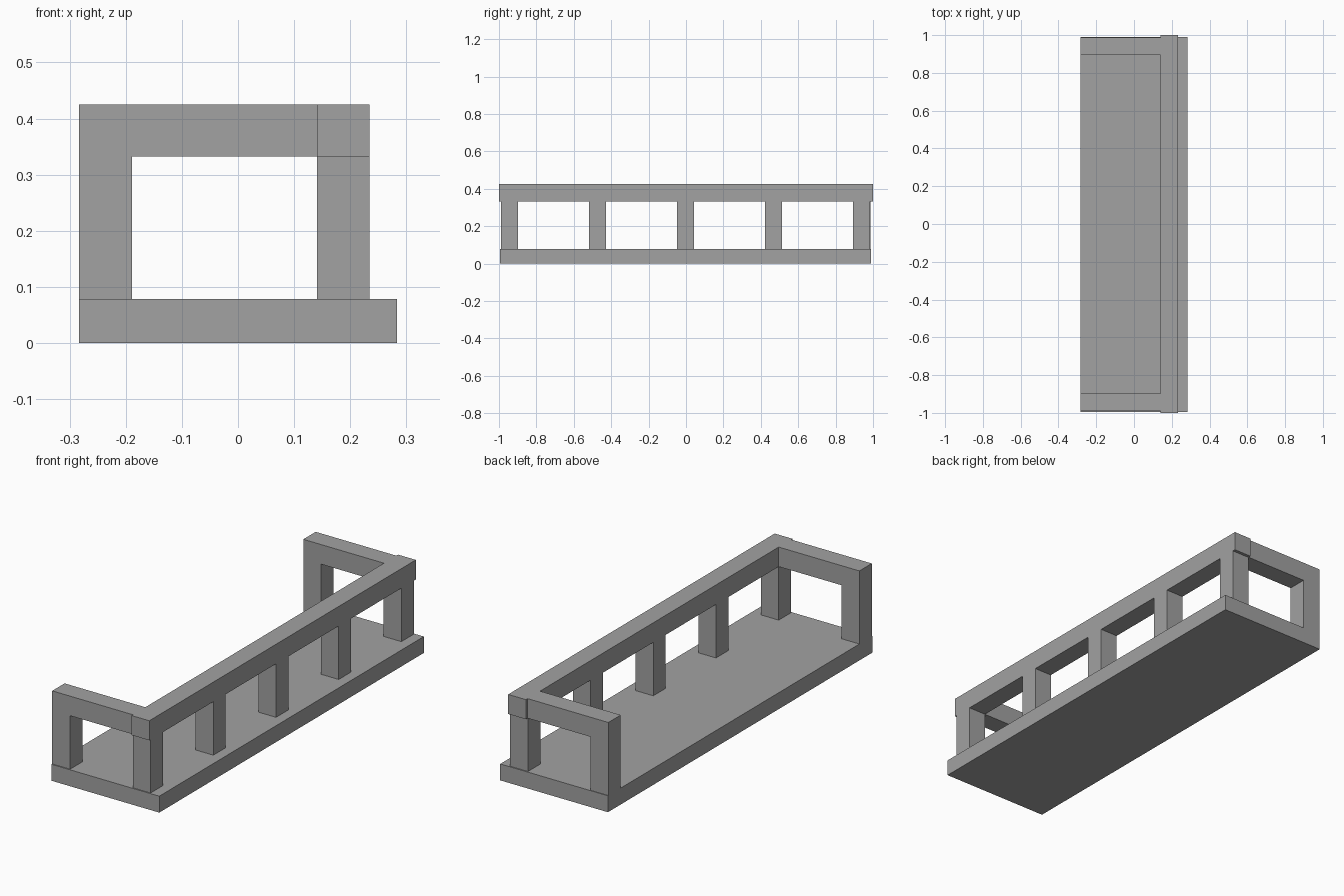
import bpy
import bmesh

cube = bpy.data.objects.get("Cube")
if cube:
    bpy.data.objects.remove(cube)

grey = bpy.data.materials.new("plain_grey")
grey.use_nodes = True
colour = (0.36, 0.36, 0.36, 1)
grey.diffuse_color = colour
grey.node_tree.nodes["Principled BSDF"].inputs["Base Color"].default_value = colour


def prism(name, profile, y0, y1):
    """Extrude an x-z outline along y from y0 to y1."""
    bm = bmesh.new()
    face = bm.faces.new([bm.verts.new((x, y0, z)) for x, z in profile])
    new = bmesh.ops.extrude_face_region(bm, geom=[face])["geom"]
    verts = [v for v in new if isinstance(v, bmesh.types.BMVert)]
    bmesh.ops.translate(bm, verts=verts, vec=(0, y1 - y0, 0))
    bmesh.ops.recalc_face_normals(bm, faces=bm.faces)
    mesh = bpy.data.meshes.new(name)
    bm.to_mesh(mesh)
    bm.free()
    mesh.materials.append(grey)
    obj = bpy.data.objects.new(name, mesh)
    bpy.context.collection.objects.link(obj)
    return obj


def rect(x0, x1, z0, z1):
    return [(x0, z0), (x1, z0), (x1, z1), (x0, z1)]


HALF = 0.283               # half width of the base
FLOOR = 0.078              # top of the base
RAIL, TOP = 0.332, 0.425   # underside and top of the rails
IN, OUT = 0.141, 0.234     # rail and posts across x
THICK = 0.093

# Base slab
prism("base", rect(-HALF, HALF, 0, FLOOR), -0.995, 0.99)

# Long rail on a row of five posts
prism("long_rail", rect(IN, OUT, RAIL, TOP), -1, 1)
for i in range(5):
    y = -0.99 + i * 0.4705
    prism(f"post_{i + 1}", rect(IN, OUT, FLOOR, RAIL), y, y + THICK)

# End rails, each bending down into a leg
leg = -0.189
elbow = [(-HALF, FLOOR), (leg, FLOOR), (leg, RAIL), (IN, RAIL), (IN, TOP), (-HALF, TOP)]
prism("front_end_rail", elbow, -0.99, -0.897)
prism("back_end_rail", elbow, 0.894, 0.987)
